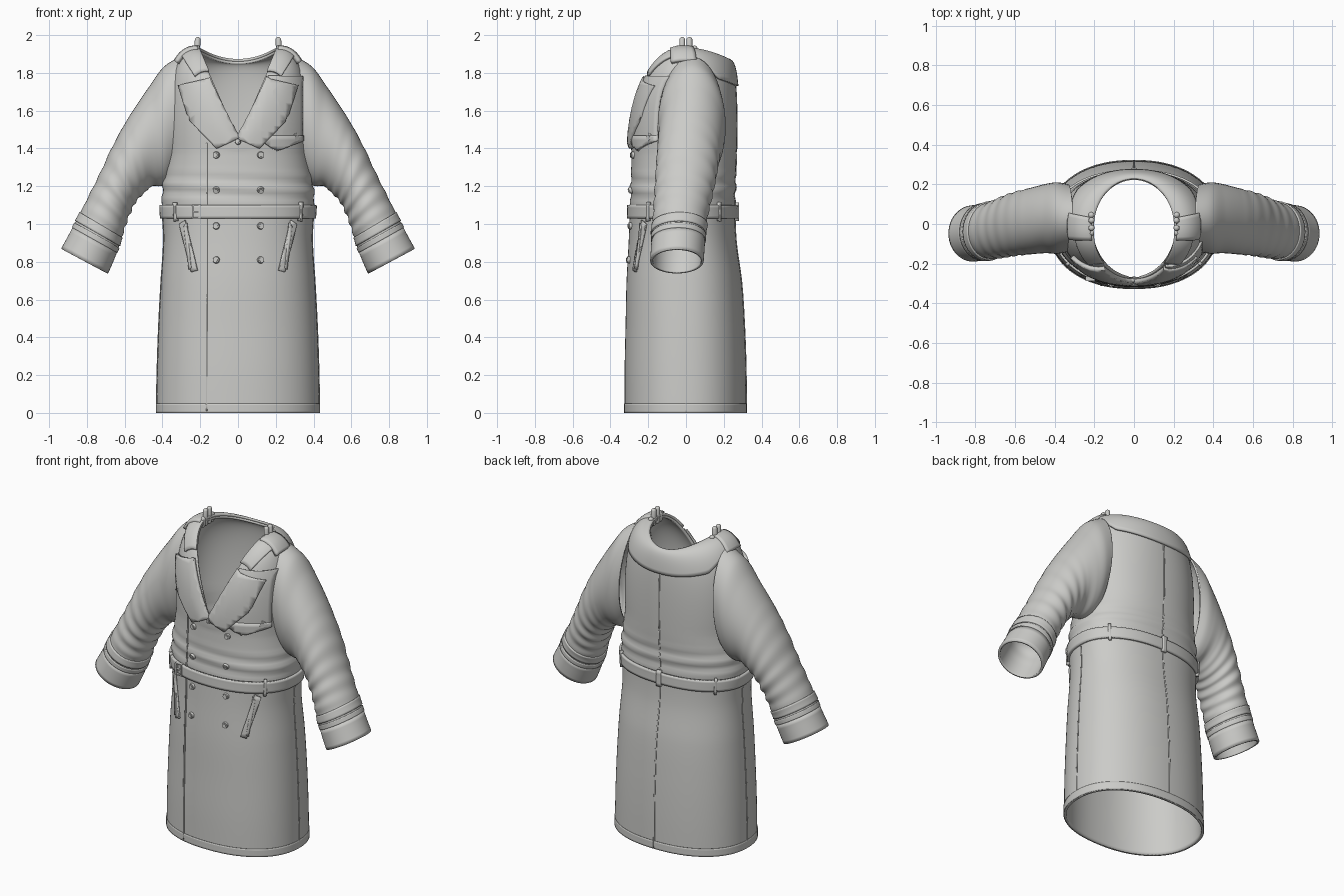
import bpy, bmesh, math
from mathutils import Vector
from mathutils.bvhtree import BVHTree

cube = bpy.data.objects.get("Cube")
if cube:
    bpy.data.objects.remove(cube)

GREY = (0.6, 0.6, 0.58, 1)
cloth = bpy.data.materials.new("grey cloth")
cloth.use_nodes = True
cloth.diffuse_color = GREY
cloth.node_tree.nodes["Principled BSDF"].inputs["Base Color"].default_value = GREY


def finish(name, bm, thick=0, outward=1, mirror=False, angle=35):
    mesh = bpy.data.meshes.new(name)
    bm.to_mesh(mesh)
    bm.free()
    mesh.materials.append(cloth)
    ob = bpy.data.objects.new(name, mesh)
    bpy.context.collection.objects.link(ob)
    if thick:
        mod = ob.modifiers.new("thickness", 'SOLIDIFY')
        mod.thickness, mod.offset = thick, outward
    if mirror:
        ob.modifiers.new("mirror", 'MIRROR').use_mirror_merge = False
    bpy.ops.object.select_all(action='DESELECT')
    bpy.context.view_layer.objects.active = ob
    ob.select_set(True)
    bpy.ops.object.shade_smooth_by_angle(angle=math.radians(angle))
    return ob


def grid(fn, us, vs, closed=False):
    bm = bmesh.new()
    rows = [[bm.verts.new(fn(u, v)) for u in us] for v in vs]
    n = len(us)
    for a, b in zip(rows, rows[1:]):
        for i in range(n if closed else n - 1):
            j = (i + 1) % n
            bm.faces.new((a[i], a[j], b[j], b[i]))
    bm.normal_update()
    return bm


def span(a, b, n):
    return [a + (b - a) * i / n for i in range(n + 1)]


def spline(keys, s):
    """Smooth interpolation through tuples, s from 0 to 1."""
    s = min(max(s, 0), 1) * (len(keys) - 1)
    i = min(int(s), len(keys) - 2)
    t = s - i
    p = [keys[min(max(k, 0), len(keys) - 1)] for k in (i - 1, i, i + 1, i + 2)]
    return [b + t * (c - a) / 2 + t * t * (a - 2.5 * b + 2 * c - d / 2)
            + t ** 3 * (1.5 * (b - c) + (d - a) / 2) for a, b, c, d in zip(*p)]


# Coat body: half width, front and back depth at even heights up to the chest
CHEST = 1.38
PROFILE = [(.432, .325, .32), (.428, .325, .318), (.42, .32, .31), (.408, .315, .295),
           (.394, .303, .265), (.403, .295, .26), (.372, .288, .268)]


def body(a, h):
    """Surface point: h 0..1 runs hem to chest, 1..2 runs chest to neckline."""
    sx, cy = math.sin(a), -math.cos(a)
    w, f, b = spline(PROFILE, min(h, 1))
    z = CHEST * min(h, 1)
    fold = 0.007 * math.sin(z * 75 + 1.5 * sx) * max(0, 1 - abs(z - 1.19) / 0.11)
    e = 0.9
    x = (w + fold) * math.copysign(abs(sx) ** e, sx)
    y = ((f if cy < 0 else b) + fold) * math.copysign(abs(cy) ** e, cy)
    if h <= 1:
        return Vector((x, y, z))
    nx, ny = 0.205 * sx, -0.025 + 0.25 * cy
    nz = 1.45 + 0.47 * abs(sx) if cy < 0 else 1.86 + 0.06 * sx * sx
    t = h - 1
    c = Vector((x * 1.06, y * 1.04, nz + 0.03 * sx * sx))
    return Vector((x, y, z)) * (1 - t) ** 2 + c * 2 * t * (1 - t) + Vector((nx, ny, nz)) * t * t


around = span(0, 2 * math.pi, 96)[:-1]
shell = grid(body, around, span(0, 1, 70) + span(1, 2, 24)[1:], True)
tree = BVHTree.FromBMesh(shell)
finish("coat_body", shell, 0.014, -1)


def band(name, z0, z1, thick, a0=0, a1=2 * math.pi):
    full = a1 - a0 > 6
    us = span(a0, a1, 96 if full else 4)
    bm = grid(body, us[:-1] if full else us, span(z0 / CHEST, z1 / CHEST, 60 if z1 - z0 > .3 else 5), full)
    finish(name, bm, thick)


band("hem_band", 0, 0.05, 0.003)
band("belt", 1.03, 1.1, 0.014)
for i, deg in enumerate((52, 128, 180, 232, 308)):
    a = math.radians(deg)
    band(f"belt_loop_{i}", 1.015, 1.115, 0.02, a - 0.025, a + 0.025)
for name, deg, z0, z1 in (("left_side_seam", 90, 0, 1.03), ("right_side_seam", 270, 0, 1.03),
                          ("back_seam", 180, 0, 1.37)):
    a = math.radians(deg)
    band(name, z0, z1, 0.003, a - 0.006, a + 0.006)
finish("upper_back_seam", grid(body, span(math.pi - .006, math.pi + .006, 2), span(1, 1.5, 12)), 0.003)

# Wide collar, deeper across the back, running over both shoulders
START = math.radians(49)


def collar(a, v):
    back = max(0, -math.cos(a))
    low = 1.72 - 0.24 * min(1, back * 1.6)
    return body(a, low + (2 - low) * v)


finish("collar", grid(collar, span(START, 2 * math.pi - START, 80), span(0, 1, 12)), 0.014)


def plate(name, outline, thick, step=0.03):
    """Panel drawn in the front plane and laid onto the body."""
    bm = bmesh.new()
    bm.faces.new([bm.verts.new((x, 0, z)) for x, z in outline])
    bmesh.ops.triangulate(bm, faces=bm.faces[:])
    for axis in (0, 2):
        lo = min(v.co[axis] for v in bm.verts)
        hi = max(v.co[axis] for v in bm.verts)
        no = Vector((axis == 0, 0, axis == 2))
        for k in range(1, int((hi - lo) / step) + 1):
            bmesh.ops.bisect_plane(bm, geom=bm.verts[:] + bm.edges[:] + bm.faces[:],
                                   plane_co=no * (lo + k * step), plane_no=no)
    bm.normal_update()
    for f in bm.faces[:]:
        if f.normal.y > 0:
            f.normal_flip()
    for v in bm.verts:
        hit = tree.ray_cast(Vector((v.co.x, -1, v.co.z)), Vector((0, 1, 0)))[0]
        if hit is None or hit.y > 0.05:
            hit = tree.find_nearest(Vector((v.co.x, -0.27, v.co.z)))[0]
        v.co = hit
    bm.normal_update()
    finish(name, bm, thick)


# Front panels
LAPEL = [(0, 1.45), (.11, 1.4), (.25, 1.55), (.305, 1.73), (.15, 1.765)]
WELT = [(.277, 1.02), (.307, 1.0), (.245, .745), (.212, .755)]
for side, s in (("left", 1), ("right", -1)):
    plate(side + "_lapel", [(s * x, z) for x, z in LAPEL], 0.022)
    plate(side + "_pocket_welt", [(s * x, z) for x, z in WELT], 0.01)
    plate(side + "_pocket_slit", [(s * (x * .4 + .157), z * .9 + .088) for x, z in WELT], 0.014)
plate("chest_flap", [(.08, 1.47), (.2, 1.385), (.335, 1.44), (.335, 1.78), (.16, 1.78)], 0.012)
plate("chest_flap_edge", [(.08, 1.468), (.2, 1.385), (.335, 1.44), (.335, 1.468)], 0.017)
plate("front_overlap_edge", [(-.169, .01), (-.161, .01), (-.161, 1.43), (-.169, 1.43)], 0.005)

# Sleeves: top and bottom outline points (x, z), depth centre and half depth
SLEEVE = [(.31, 1.885, .35, 1.24, .03, .17), (.395, 1.83, .38, 1.21, .03, .18),
          (.465, 1.735, .415, 1.2, .028, .175), (.53, 1.64, .455, 1.2, .02, .17),
          (.6, 1.53, .495, 1.165, .01, .165), (.67, 1.4, .535, 1.125, 0, .16),
          (.73, 1.27, .565, 1.07, -.012, .153), (.785, 1.16, .592, 1.0, -.025, .147),
          (.835, 1.06, .615, .93, -.035, .142), (.885, .96, .65, .83, -.042, .14),
          (.935, .868, .69, .738, -.048, .14)]


def sleeve(a, s, grow=1.0):
    tx, tz, bx, bz, yc, ry = spline(SLEEVE, s)
    wave = max(0, 1 - abs(s - 0.62) / 0.3)
    r = grow + 0.045 * wave * math.sin(s * 75 + 1.3 * math.sin(a)) * (0.7 - 0.3 * math.cos(a))
    mid, up = Vector((tx + bx, 0, tz + bz)) / 2, Vector((tx - bx, 0, tz - bz)) / 2
    return mid + up * math.cos(a) * r + Vector((0, yc - ry * r * math.sin(a), 0))


ring = span(0, 2 * math.pi, 48)[:-1]
finish("sleeves", grid(sleeve, ring, span(0, 1, 90), True), 0.012, -1, True)
for name, s0, s1, grow in (("cuffs", .88, .995, 1.015), ("cuff_straps", .80, .845, 1.05),
                           ("cuff_folds", .855, .88, 1.04)):
    finish(name, grid(lambda a, s: sleeve(a, s, grow), ring, span(s0, s1, 5), True), 0.012, -1, True)

# Buttons lie on the front surface
def button(name, x, z, r=0.019):
    spot, normal = tree.ray_cast(Vector((x, -1, z)), Vector((0, 1, 0)))[:2]
    turn = normal.to_track_quat('Z', 'Y').to_matrix().to_4x4()
    bm = bmesh.new()
    for radius, height in ((r, 0.014), (r * 0.6, 0.022)):
        bmesh.ops.create_cone(bm, cap_ends=True, segments=20, radius1=radius,
                              radius2=radius * 0.85, depth=height)
    bm.transform(turn)
    bmesh.ops.translate(bm, verts=bm.verts[:], vec=spot + normal * 0.006)
    finish(name, bm)


for row, z in enumerate((1.365, 1.18, .99, .81)):
    for side, x in (("right", -.115), ("left", .12)):
        button(f"{side}_button_{row}", x, z)
button("flap_button", .3, 1.455, 0.03)
button("collar_button", 0, 1.435, 0.016)


def box(bm, centre, size):
    made = bmesh.ops.create_cube(bm, size=1)["verts"]
    for v in made:
        v.co = Vector(centre) + Vector([c * d for c, d in zip(v.co, size)])


# Buckle frame and prong on the belt
bm = bmesh.new()
spot = tree.ray_cast(Vector((-.22, -1, 1.065)), Vector((0, 1, 0)))[0]
for dx in (-.02, .02):
    box(bm, spot + Vector((dx, -.017, 0)), (.008, .022, .075))
for dz in (-.034, 0, .034):
    box(bm, spot + Vector((0, -.017, dz)), (.044, .02, .007))
finish("belt_buckle", bm)

# Upright shoulder tabs beside the neck
bm = bmesh.new()
for y, top in ((-.02, 1.99), (.018, 1.99), (-.045, 1.945), (.045, 1.945)):
    made = bmesh.ops.create_uvsphere(bm, u_segments=14, v_segments=10, radius=0.016)["verts"]
    for v in made:
        v.co.z += (top - .01 - 1.9) if v.co.z > 0 else 0
        v.co += Vector((.215 - .12 * (v.co.z - .05) * 0.3, y, 1.894))
finish("shoulder_tabs", bm, mirror=True)

# Straps across the shoulders
bm = bmesh.new()
bm = grid(body, span(math.radians(78), math.radians(102), 6), span(1.62, 1.97, 10))
finish("shoulder_straps", bm, 0.024, 1, True)
